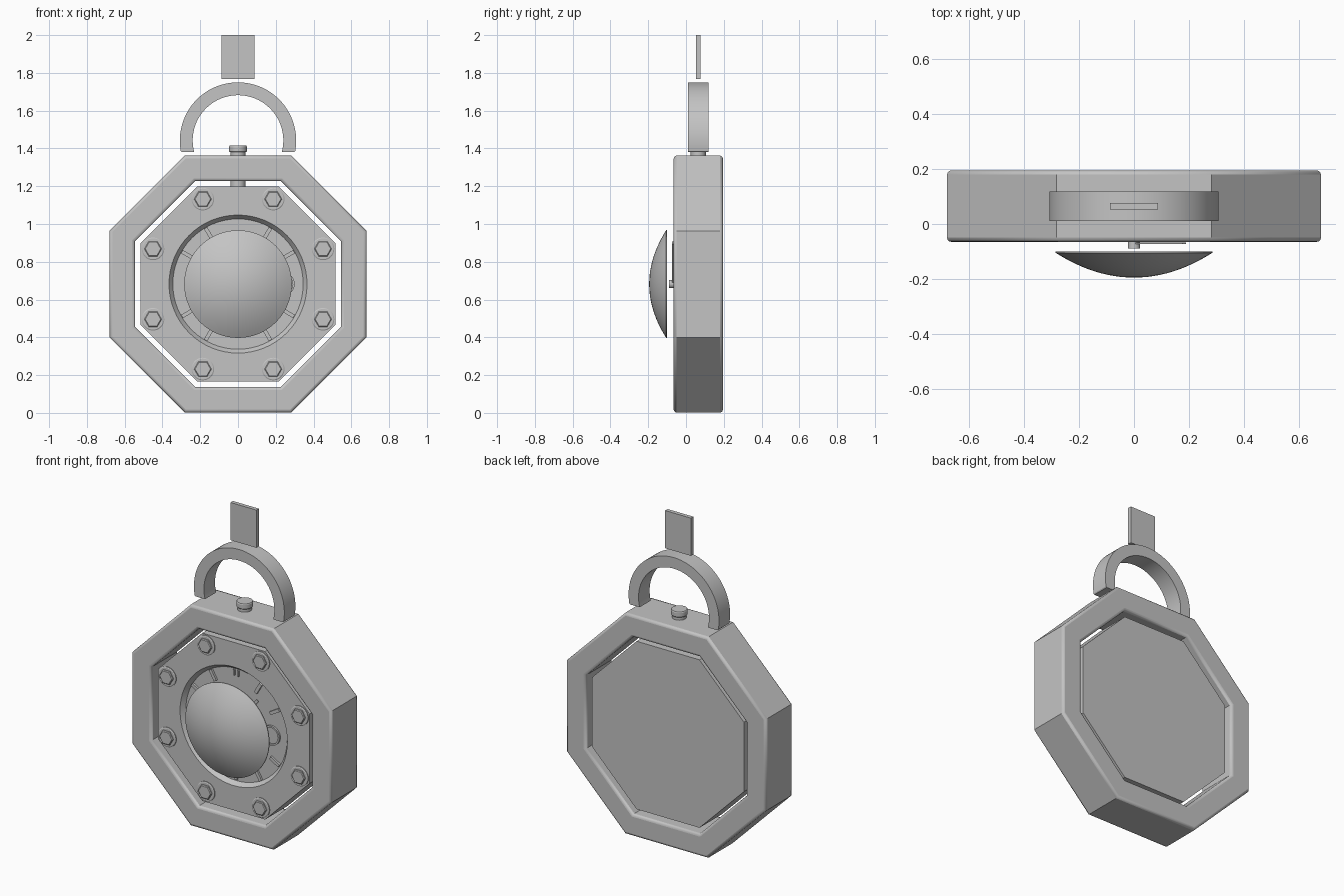
import bpy, bmesh
from math import pi, cos, sin, radians
from mathutils import Matrix, Vector

if "Cube" in bpy.data.objects:
    bpy.data.objects.remove(bpy.data.objects["Cube"], do_unlink=True)

metal = bpy.data.materials.new("light_grey_metal")
metal.use_nodes = True
GREY = (0.55, 0.55, 0.55, 1)
metal.diffuse_color = GREY
metal.node_tree.nodes["Principled BSDF"].inputs["Base Color"].default_value = GREY

MID = 0.682            # height of the case centre
STEM_Y = 0.065         # depth of the stem, bow and tag


def finish(name, bm, smooth=True):
    bmesh.ops.recalc_face_normals(bm, faces=bm.faces)
    mesh = bpy.data.meshes.new(name)
    bm.to_mesh(mesh)
    bm.free()
    mesh.materials.append(metal)
    obj = bpy.data.objects.new(name, mesh)
    bpy.context.collection.objects.link(obj)
    bpy.ops.object.select_all(action='DESELECT')
    obj.select_set(True)
    bpy.context.view_layer.objects.active = obj
    if smooth:
        bpy.ops.object.shade_smooth_by_angle(angle=radians(30))
    return obj


def revolve(name, profile, sides, centre=(0, 0, MID), closed=False,
            phase=0.0, sweep=None, floor=None, smooth=True):
    """Turn (radius, y) points about the y axis; open ends are capped."""
    bm = bmesh.new()
    full = sweep is None
    steps = sides if full else sides + 1
    rings = []
    for i in range(steps):
        a = phase + (2 * pi if full else sweep) * i / sides
        ring = []
        for r, y in profile:
            z = r * sin(a)
            z = z if floor is None else max(z, floor)
            ring.append(bm.verts.new(Vector(centre) + Vector((r * cos(a), y, z))))
        rings.append(ring)
    n = len(profile)
    for i in range(steps if full else steps - 1):
        a, b = rings[i], rings[(i + 1) % steps]
        for j in range(n if closed else n - 1):
            k = (j + 1) % n
            bm.faces.new((a[j], a[k], b[k], b[j]))
    bmesh.ops.remove_doubles(bm, verts=bm.verts, dist=1e-5)
    bmesh.ops.holes_fill(bm, edges=bm.edges, sides=0)
    return finish(name, bm, smooth)


def bar(name, size, loc, turn=0.0):
    """Box turned about the y axis."""
    bm = bmesh.new()
    bmesh.ops.create_cube(bm, size=1, matrix=Matrix.Translation(loc)
                          @ Matrix.Rotation(turn, 4, 'Y') @ Matrix.Diagonal((*size, 1)))
    return finish(name, bm, False)


def polar(radius, angle, y):
    """Point on the dial, angle clockwise from the top."""
    return (radius * sin(angle), y, MID + radius * cos(angle))


# Octagonal case ring with softened rims
K = 1 / cos(pi / 8)
case = revolve("case_ring", [(0.68 * K, -0.065), (0.68 * K, 0.195),
                             (0.545 * K, 0.195), (0.545 * K, -0.065)],
               8, closed=True, phase=pi / 8, smooth=False)
bevel = case.modifiers.new("soft_rims", 'BEVEL')
bevel.width, bevel.segments = 0.015, 3
bevel.limit_method, bevel.angle_limit = 'ANGLE', radians(60)
bpy.ops.object.shade_smooth_by_angle(angle=radians(35))

# Inner plate with a sunken dial
FACE, FLOOR = -0.042, -0.015
plate = revolve("inner_plate", [(0.517 * K, FACE), (0.517 * K, 0.175)],
                8, phase=pi / 8, smooth=False)
cutter = revolve("dial_cutter", [(0.373, FACE - 0.01), (0.345, FLOOR)], 64)
cutter.hide_render = True
cut = plate.modifiers.new("dial_recess", 'BOOLEAN')
cut.object, cut.solver = cutter, 'EXACT'
bpy.context.view_layer.objects.active = plate
bpy.ops.object.modifier_apply(modifier=cut.name)
bpy.data.objects.remove(cutter, do_unlink=True)

# Bolts at the plate corners
for i in range(8):
    at = polar(0.487, pi / 8 + i * pi / 4, 0)
    revolve(f"bolt_washer_{i + 1}", [(0.06, FACE + 0.005), (0.06, FACE - 0.005),
                                     (0.055, FACE - 0.008)], 32, at)
    revolve(f"bolt_head_{i + 1}", [(0.046, FACE), (0.046, FACE - 0.015),
                                   (0.041, FACE - 0.019)], 6, at, smooth=False)

# Hour markers, with small plates at the quarters and a side sub-dial
for h in range(12):
    a = h * pi / 6
    if h % 3:
        bar(f"hour_marker_{h}", (0.02, 0.014, 0.07), polar(0.308, a, FLOOR - 0.006), a)
    elif h == 0:
        for s in (-1, 1):
            x, y, z = polar(0.32, a, FLOOR - 0.003)
            bar("top_marker", (0.012, 0.008, 0.036), (x + s * 0.014, y, z))
    elif h != 3:
        bar(f"quarter_marker_{h}", (0.018, 0.008, 0.034), polar(0.32, a, FLOOR - 0.003))
sub = polar(0.24, pi / 2, 0)
revolve("sub_dial", [(0.06, FLOOR + 0.005), (0.06, FLOOR - 0.012), (0.05, FLOOR - 0.012),
                     (0.05, FLOOR - 0.004)], 32, sub)

# Hands and their post
revolve("hand_post", [(0.022, FLOOR + 0.005), (0.022, -0.09)], 24)
bar("minute_hand", (0.018, 0.006, 0.29), polar(0.14, radians(40), -0.07), radians(40))
bar("hour_hand", (0.022, 0.006, 0.17), polar(0.08, radians(5), -0.062), radians(5))

# Domed glass, a thin shell
R, STEPS = 0.285, 12


def dome(r, tip, rise):
    return [(r * i / STEPS, tip + rise * (i / STEPS) ** 2) for i in range(STEPS + 1)]


revolve("domed_glass", dome(R, -0.195, 0.09) + dome(R, -0.188, 0.088)[::-1], 64)

# Winding stem and crown, turned upright
for name, prof in (("winding_stem", [(0.04, 1.19), (0.04, 1.39)]),
                   ("crown", [(0.042, 1.38), (0.047, 1.385), (0.047, 1.41), (0.044, 1.415)])):
    part = revolve(name, prof, 32, (0, 0, 0))
    part.rotation_euler.x = pi / 2
    part.location.y = STEM_Y

# Carrying bow with level ends, and the tag above it
revolve("bow", [(0.308, -0.054), (0.308, 0.054), (0.24, 0.054), (0.24, -0.054)], 48,
        (0, STEM_Y, 1.442), closed=True, phase=radians(-14.5),
        sweep=radians(209), floor=-0.06)
bar("tag", (0.176, 0.024, 0.232), (0, STEM_Y, 1.884))
